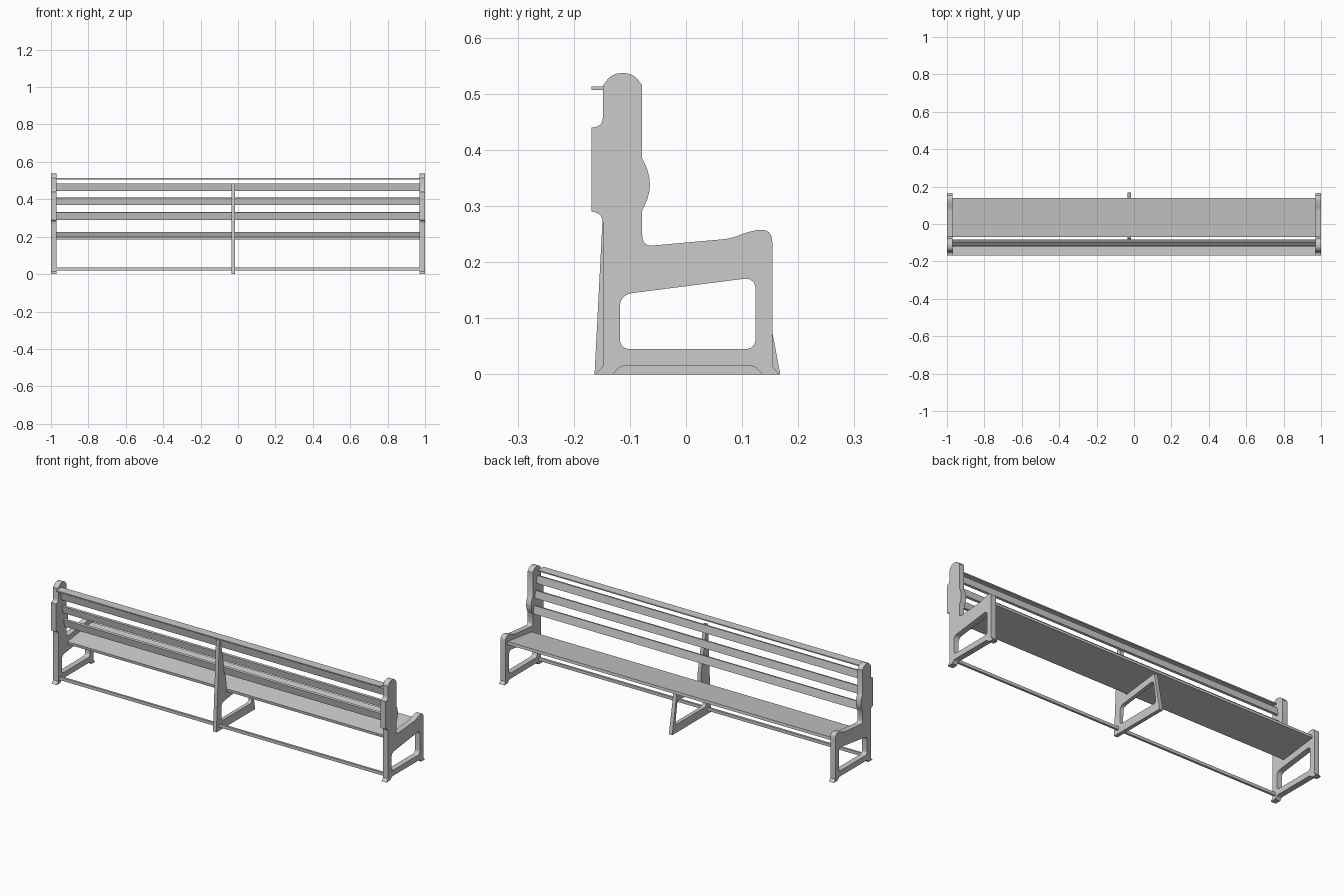
import bpy
from math import radians
from mathutils import Vector

if "Cube" in bpy.data.objects:
    bpy.data.objects.remove(bpy.data.objects["Cube"])

grey = bpy.data.materials.new("plain grey")
grey.use_nodes = True
GREY = (0.6, 0.6, 0.6, 1)
grey.diffuse_color = GREY
grey.node_tree.nodes["Principled BSDF"].inputs["Base Color"].default_value = GREY


def rounded(corners, steps=6):
    """Outline from (y, z) or (y, z, cut) corners; cut rounds that corner off."""
    out = []
    for i, c in enumerate(corners):
        p = Vector(c[:2])
        if len(c) == 2:
            out.append(p)
            continue
        before = Vector(corners[i - 1][:2])
        after = Vector(corners[(i + 1) % len(corners)][:2])
        a = p + (before - p).normalized() * c[2]
        b = p + (after - p).normalized() * c[2]
        for s in range(steps + 1):
            t = s / steps
            out.append(a * (1 - t) ** 2 + p * 2 * t * (1 - t) + b * t * t)
    return out


def panel(name, x, width, *outlines):
    """Side profile with optional holes, extruded along x."""
    curve = bpy.data.curves.new(name, "CURVE")
    curve.dimensions = "2D"
    curve.fill_mode = "BOTH"
    curve.extrude = width / 2
    for corners in outlines:
        pts = rounded(corners)
        spline = curve.splines.new("POLY")
        spline.points.add(len(pts) - 1)
        for sp, p in zip(spline.points, pts):
            sp.co = (p.x, p.y, 0, 1)
        spline.use_cyclic_u = True
    ob = bpy.data.objects.new(name, curve)
    bpy.context.collection.objects.link(ob)
    ob.location.x = x
    ob.rotation_euler = (radians(90), 0, radians(90))
    bpy.ops.object.select_all(action="DESELECT")
    ob.select_set(True)
    bpy.context.view_layer.objects.active = ob
    bpy.ops.object.convert(target="MESH")
    ob = bpy.context.object
    ob.data.materials.clear()
    ob.data.materials.append(grey)
    bpy.ops.object.shade_smooth_by_angle(angle=radians(30))


def board(name, y, z, depth, height, tilt=0):
    """Long board running between the two end panels."""
    bpy.ops.mesh.primitive_cube_add(size=1, location=(0, y, z))
    ob = bpy.context.object
    ob.name = name
    ob.scale = (1.94, depth, height)
    ob.rotation_euler.x = radians(tilt)
    ob.data.materials.append(grey)


# End panels: feet, arm-height front, lumbar bulge, round head, rear pad
end_outline = [
    (-0.162, 0), (-0.13, 0), (-0.117, 0.015, 0.008), (0.122, 0.015, 0.008),
    (0.137, 0), (0.166, 0), (0.154, 0.015),
    (0.154, 0.262, 0.028), (0.11, 0.254, 0.015), (0.08, 0.242, 0.015),
    (-0.078, 0.228, 0.02), (-0.078, 0.292), (-0.053, 0.339, 0.048),
    (-0.078, 0.385), (-0.078, 0.515),
    (-0.094, 0.537, 0.018), (-0.132, 0.537, 0.018), (-0.148, 0.515),
    (-0.148, 0.44, 0.02), (-0.168, 0.44), (-0.168, 0.29),
    (-0.148, 0.288, 0.02), (-0.148, 0.015),
]
end_opening = [(-0.118, 0.045, 0.02), (0.124, 0.045, 0.02),
               (0.124, 0.173, 0.023), (-0.118, 0.142, 0.023)]
for side, x in (("left", 0.985), ("right", -0.985)):
    panel(side + "_end_panel", x, 0.03, end_outline, end_opening)

# Centre support: splayed frame with a tapering back post
centre_outline = [(-0.163, 0), (0.168, 0), (0.129, 0.208), (-0.075, 0.184),
                  (-0.078, 0.24), (-0.128, 0.485), (-0.138, 0.485)]
centre_opening = [(-0.122, 0.045, 0.02), (0.142, 0.045, 0.02),
                  (0.122, 0.173, 0.02), (-0.118, 0.142, 0.02)]
panel("centre_support", -0.025, 0.02, centre_outline, centre_opening)

# Seat, back slats, book shelf and floor rail
board("seat", 0.035, 0.205, 0.21, 0.015, 7.3)
board("lower_back_slat", -0.092, 0.311, 0.012, 0.042, 12)
board("middle_back_slat", -0.105, 0.389, 0.012, 0.040, 10)
board("upper_back_slat", -0.118, 0.465, 0.012, 0.040, 10)
board("shelf", -0.144, 0.51, 0.048, 0.006)
board("floor_rail", -0.135, 0.028, 0.012, 0.016)
